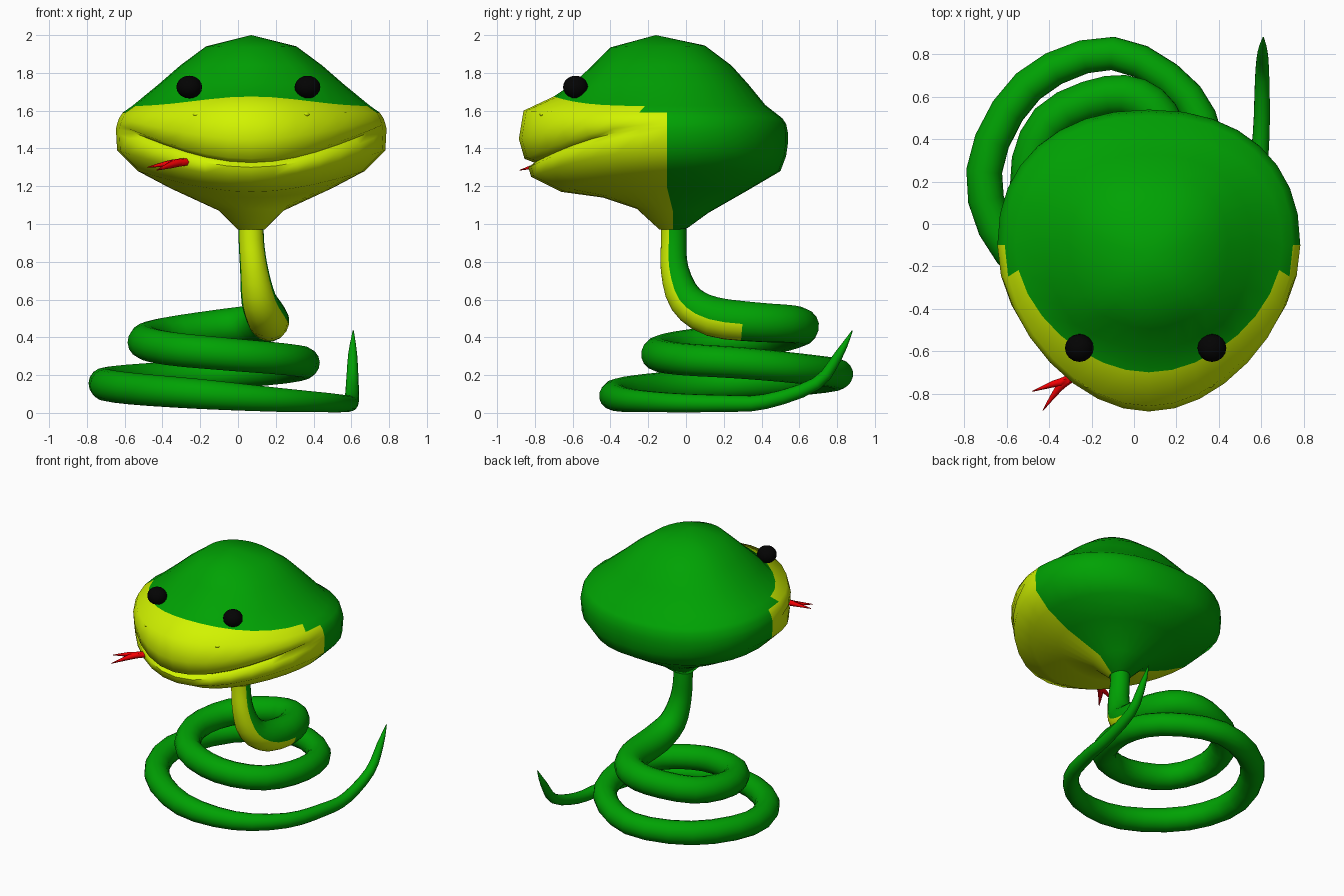
import bpy, bmesh, math
from mathutils import Vector

if "Cube" in bpy.data.objects:
    bpy.data.objects.remove(bpy.data.objects["Cube"])


def material(name, rgb):
    m = bpy.data.materials.new(name)
    m.diffuse_color = (*rgb, 1)
    m.use_nodes = True
    m.node_tree.nodes["Principled BSDF"].inputs["Base Color"].default_value = m.diffuse_color
    return m


GREEN = material("green_skin", (0.0, 0.36, 0.001))
YELLOW = material("yellow_belly", (0.64, 0.9, 0.0))
BLACK = material("black_eye", (0.001, 0.001, 0.001))
RED = material("red_tongue", (0.9, 0.0, 0.001))


def finish(name, bm, mats, angle=60):
    bmesh.ops.recalc_face_normals(bm, faces=bm.faces)
    me = bpy.data.meshes.new(name)
    bm.to_mesh(me)
    bm.free()
    for m in mats:
        me.materials.append(m)
    ob = bpy.data.objects.new(name, me)
    bpy.context.collection.objects.link(ob)
    bpy.ops.object.select_all(action='DESELECT')
    ob.select_set(True)
    bpy.context.view_layer.objects.active = ob
    bpy.ops.object.shade_smooth_by_angle(angle=math.radians(angle))
    return ob


def skin(bm, rings, is_belly):
    n = len(rings[0])
    for i in range(len(rings) - 1):
        for j in range(n):
            k = (j + 1) % n
            f = bm.faces.new((rings[i][j], rings[i][k], rings[i + 1][k], rings[i + 1][j]))
            f.material_index = 1 if is_belly(i, j) else 0
    bm.faces.new(rings[0])


def smooth_path(pts, steps):
    # Catmull-Rom through (x, y, z, radius) points
    pts = [Vector(p) for p in pts]
    out = []
    for i in range(len(pts) - 1):
        p0, p1, p2 = pts[max(i - 1, 0)], pts[i], pts[i + 1]
        p3 = pts[min(i + 2, len(pts) - 1)]
        for s in range(steps):
            t = s / steps
            out.append(0.5 * (2 * p1 + (p2 - p0) * t + (2 * p0 - 5 * p1 + 4 * p2 - p3) * t * t
                              + (3 * p1 - p0 - 3 * p2 + p3) * t ** 3))
    return out + [pts[-1]]


def tube(name, pts, steps, n, mats, belly_end=0):
    path = smooth_path(pts, steps)
    pos = [p.to_3d() for p in path]
    bm = bmesh.new()
    rings = []
    side = Vector((1, 0, 0.01))
    for i, p in enumerate(pos):
        d = (pos[min(i + 1, len(pos) - 1)] - pos[max(i - 1, 0)]).normalized()
        side = (side - d * side.dot(d)).normalized()
        up = side.cross(d)
        r = path[i].w
        rings.append([bm.verts.new(p + r * (side * math.cos(a) + up * math.sin(a)))
                      for a in (2 * math.pi * (j / n) for j in range(n))])
    # belly stripe runs along the front of the neck
    sign = 1 if Vector((1, 0, 0)).cross(pos[1] - pos[0]).y < 0 else -1
    skin(bm, rings, lambda i, j: i < belly_end
         and sign * math.sin(2 * math.pi * (j + 0.5) / n) > 0.5)
    bm.faces.new(rings[-1])
    return finish(name, bm, mats)


# Coiled body, from neck to tail tip
tube("coiled_body", [
    (.07, -.065, 1.08, .068), (.07, -.065, .92, .067), (.085, -.06, .76, .074),
    (.11, .0, .6, .093), (.15, .14, .51, .107), (.16, .38, .48, .105),
    (.07, .56, .47, .1), (-.12, .605, .45, .096), (-.4, .48, .41, .093),
    (-.495, .2, .375, .09), (-.36, -.06, .34, .09), (-.05, -.15, .31, .088),
    (.24, -.03, .285, .085), (.35, .28, .265, .083), (.25, .6, .235, .08),
    (-.1, .805, .205, .08), (-.5, .65, .18, .083), (-.707, .25, .155, .085),
    (-.58, -.13, .13, .085), (-.2, -.37, .1, .08), (.2, -.33, .07, .065),
    (.47, -.1, .055, .052), (.57, .2, .05, .045), (.6, .42, .06, .04),
    (.605, .69, .155, .034), (.607, .81, .31, .024), (.61, .88, .435, .003)],
    3, 16, [GREEN, YELLOW], belly_end=14)

# Head, lofted upward: side z, front z, back z, half width, front y, back y
CX, N = 0.07, 32
levels = [
    (0.97, 0.97, 0.98, .07, -.14, .01), (1.07, 1.08, 1.06, .17, -.26, .12),
    (1.19, 1.14, 1.18, .43, -.44, .33), (1.28, 1.17, 1.28, .60, -.66, .50),
    (1.39, 1.25, 1.36, .71, -.82, .53), (1.48, 1.30, 1.43, .715, -.835, .54),
    (1.51, 1.325, 1.455, .715, -.835, .54), (1.53, 1.345, 1.48, .71, -.855, .54),
    (1.56, 1.45, 1.53, .70, -.885, .53), (1.59, 1.60, 1.56, .68, -.86, .51),
    (1.625, 1.675, 1.63, .63, -.70, .42), (1.74, 1.745, 1.74, .49, -.63, .33),
    (1.84, 1.84, 1.84, .375, -.53, .24), (1.94, 1.935, 1.945, .24, -.40, .10)]
bm = bmesh.new()
rings = []
for i, (zs, zf, zb, w, yf, yb) in enumerate(levels):
    yc = -.07 if i < 2 else -.1
    ring = []
    for j in range(N):
        a = 2 * math.pi * j / N
        c, s = math.cos(a), math.sin(a)
        if s < -1e-6:                                   # face side, tapering to the snout
            k = 0.955 if i == 6 and s < -.36 else 1.0   # mouth groove
            taper = 1 - .12 * s * s if 3 <= i <= 10 else 1
            x, y = w * c * k * taper, yc + (yc - yf) * s * k
            z = zs + (zf - zs) * (s ** 4 if i >= 9 else s * s)
            if i in (11, 12) and s < -.7:               # dip between the eyes
                y += .035 * min(1, (-s - .7) / .2)
        else:                                           # back of the skull
            x = w * math.copysign(abs(c) ** .9, c)
            y = yc + (yb - yc) * max(s, 0) ** .9
            z = zs + (zb - zs) * s * s
        ring.append(bm.verts.new((CX + x, y, z)))
    rings.append(ring)
skin(bm, rings, lambda i, j: i < 10 and j >= N // 2
     and not (i == 9 and j in (N // 2, N - 1)))
top = bm.verts.new((CX, -.16, 2.0))
for j in range(N):
    bm.faces.new((rings[-1][j], rings[-1][(j + 1) % N], top))
finish("head", bm, [GREEN, YELLOW], 65)


def ball(name, loc, r, mat):
    bm = bmesh.new()
    bmesh.ops.create_uvsphere(bm, u_segments=16, v_segments=10, radius=1)
    for v in bm.verts:
        v.co = Vector(loc) + Vector([v.co[k] * r[k] for k in range(3)])
    finish(name, bm, [mat])


# Eyes and nostril bumps
for label, sx in (("left", -1), ("right", 1)):
    ball(label + "_eye", (.055 + sx * .313, -.585, 1.725), (.068, .066, .06), BLACK)
    ball(label + "_nostril", (CX + sx * .28, -.755, 1.58), (.03, .02, .015), YELLOW)

# Forked tongue
for label, mid, tip in (("back", (-.38, -.755, 1.318, .016), (-.48, -.79, 1.3, .002)),
                        ("front", (-.355, -.775, 1.312, .018), (-.43, -.88, 1.285, .002))):
    tube("tongue_fork_" + label, [(-.2, -.66, 1.34, .018), (-.31, -.735, 1.325, .022), mid, tip],
         2, 6, [RED])
